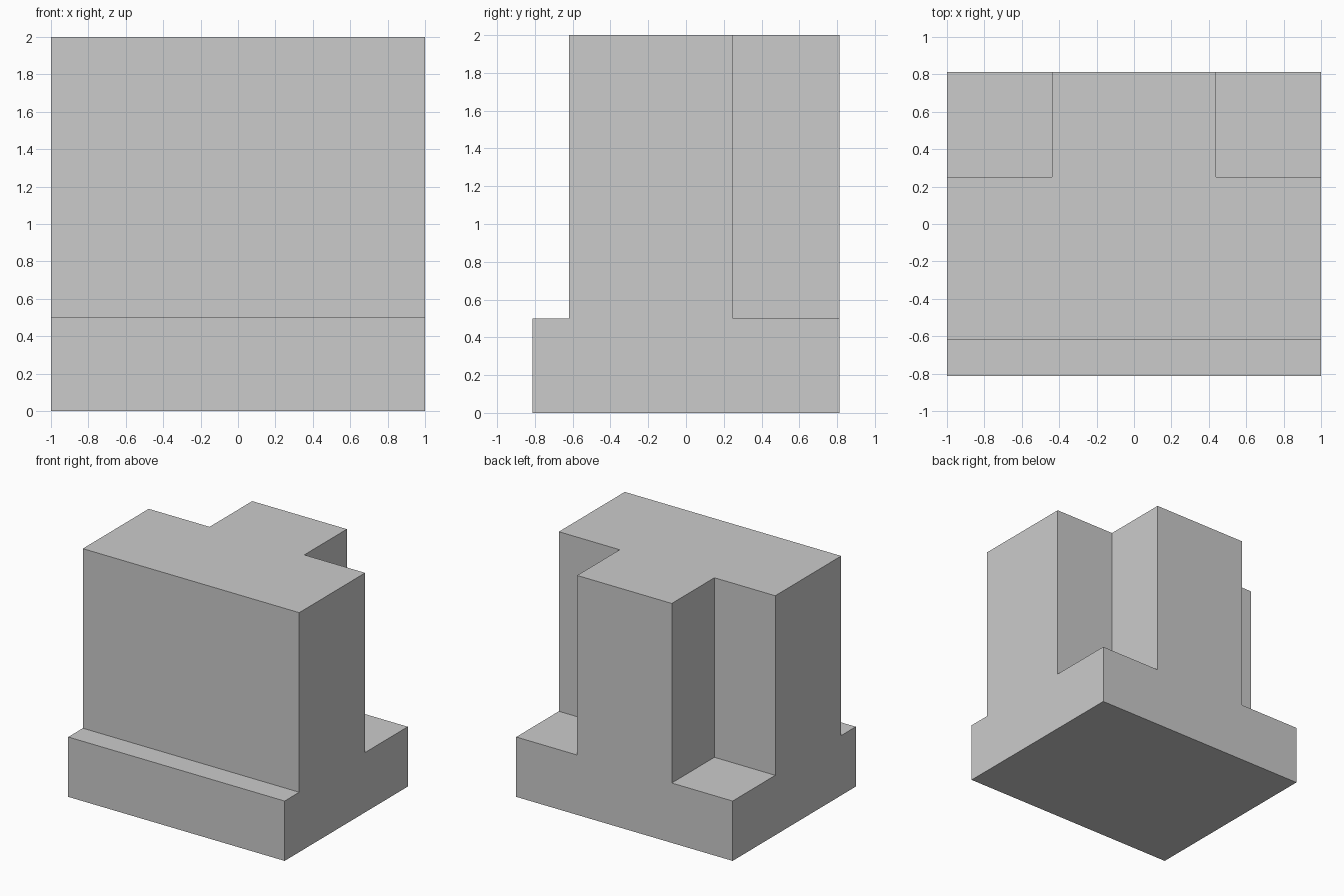
import bpy

if "Cube" in bpy.data.objects:
    bpy.data.objects.remove(bpy.data.objects["Cube"], do_unlink=True)

HALF_DEPTH = 0.8125
STEP_Z = 0.5


def box(name, low, high):
    """Axis-aligned box between two corners."""
    centre = [(a + b) / 2 for a, b in zip(low, high)]
    bpy.ops.mesh.primitive_cube_add(size=1, location=centre)
    obj = bpy.context.object
    obj.name = name
    obj.scale = [b - a for a, b in zip(low, high)]
    bpy.ops.object.transform_apply(location=True, rotation=False, scale=True)
    return obj


def cut(target, low, high):
    """Carve a box out of the target, then discard the cutter."""
    cutter = box("cutter", low, high)
    cutter.hide_render = True
    mod = target.modifiers.new("cut", 'BOOLEAN')
    mod.operation = 'DIFFERENCE'
    mod.solver = 'EXACT'
    mod.object = cutter
    bpy.context.view_layer.objects.active = target
    bpy.ops.object.modifier_apply(modifier=mod.name)
    bpy.data.objects.remove(cutter, do_unlink=True)


# Solid block
block = box("stepped_block", (-1, -HALF_DEPTH, 0), (1, HALF_DEPTH, 2))

# Front ledge
cut(block, (-2, -2, STEP_Z), (2, -0.62, 3))

# Rear corner notches, leaving the central rib
for side in (-1, 1):
    x_low, x_high = sorted((side * 0.4375, side * 2))
    cut(block, (x_low, 0.25, STEP_Z), (x_high, 2, 3))

# Plain grey
grey = bpy.data.materials.new("light_grey")
grey.use_nodes = True
colour = (0.6, 0.6, 0.6, 1)
grey.diffuse_color = colour
grey.node_tree.nodes["Principled BSDF"].inputs["Base Color"].default_value = colour
block.data.materials.clear()
block.data.materials.append(grey)
